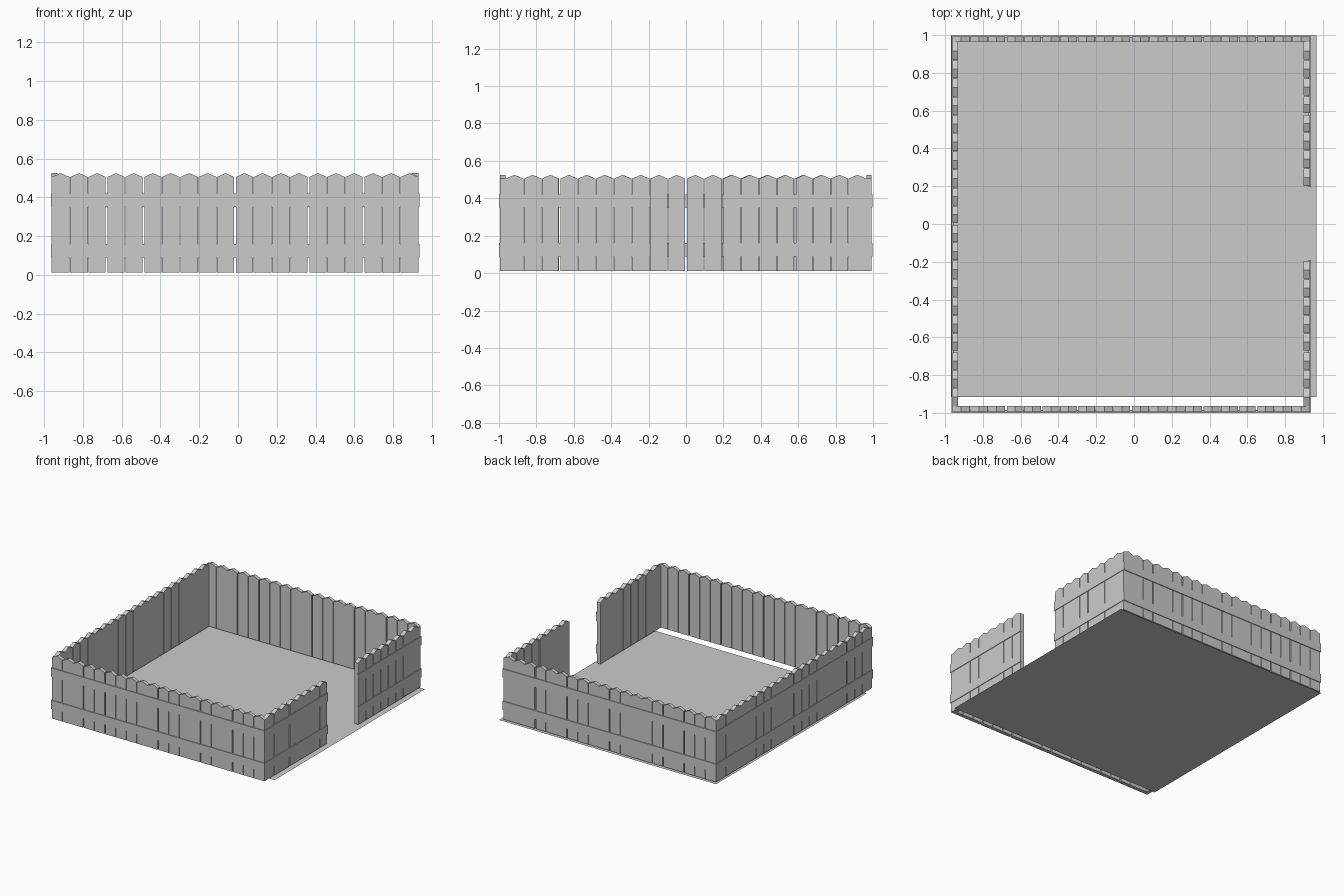
import bpy, bmesh
from mathutils import Vector

if "Cube" in bpy.data.objects:
    bpy.data.objects.remove(bpy.data.objects["Cube"])

Z0, SHOULDER, PEAK = 0.012, 0.505, 0.525
RAILS = [(0.09, 0.16), (0.35, 0.42)]
WIDE_GAPS = {3, 5, 10, 14, 17}


def extrude_profile(bm, pts, offset):
    """Closed prism from a list of points pushed along offset."""
    face = bm.faces.new([bm.verts.new(p) for p in pts])
    res = bmesh.ops.extrude_face_region(bm, geom=[face], use_keep_orig=True)
    verts = [g for g in res["geom"] if isinstance(g, bmesh.types.BMVert)]
    bmesh.ops.translate(bm, vec=offset, verts=verts)


def finish(name, bm):
    bmesh.ops.recalc_face_normals(bm, faces=bm.faces[:])
    mesh = bpy.data.meshes.new(name)
    bm.to_mesh(mesh)
    bm.free()
    bpy.context.collection.objects.link(bpy.data.objects.new(name, mesh))


def wall(name, axis, a, b, count, outer, inner, rail_a, rail_b, proud=0.006, wide=()):
    """Fence run along axis from a to b; outer/inner are its two face positions."""
    def place(t, d, z):
        return Vector((t, d, z)) if axis == "x" else Vector((d, t, z))
    out = 1 if outer > inner else -1
    step = (b - a) / count

    # pointed pickets
    bm = bmesh.new()
    for i in range(count):
        l = a + i * step + (0 if i == 0 else 0.005 if i in wide else 0.0015)
        r = a + (i + 1) * step
        r -= 0 if i == count - 1 else 0.005 if i + 1 in wide else 0.0015
        prof = [(l, Z0), (r, Z0), (r, SHOULDER), ((l + r) / 2, PEAK), (l, SHOULDER)]
        extrude_profile(bm, [place(t, outer, z) for t, z in prof],
                        place(0, inner - outer, 0))
    finish(name + "_pickets", bm)

    # horizontal rails on the outside
    bm = bmesh.new()
    for z1, z2 in RAILS:
        prof = [(rail_a, z1), (rail_b, z1), (rail_b, z2), (rail_a, z2)]
        extrude_profile(bm, [place(t, outer + out * proud, z) for t, z in prof],
                        place(0, -out * (proud + 0.008), 0))
    finish(name + "_rails", bm)


# four sides, with a gate opening in the right side
wall("front_fence", "x", -0.962, 0.932, 20, -0.994, -0.964, -0.965, 0.935, wide=WIDE_GAPS)
wall("back_fence", "x", -0.962, 0.932, 20, 0.992, 0.964, -0.965, 0.935, wide=WIDE_GAPS)
wall("left_fence", "y", -0.964, 0.964, 20, -0.962, -0.932, -0.998, 0.998, 0.004, {3, 10})
wall("right_fence_front", "y", -0.964, -0.195, 8, 0.931, 0.898, -0.998, -0.19, 0.005, {3})
wall("right_fence_back", "y", 0.2, 0.964, 8, 0.931, 0.898, 0.195, 0.998, 0.005, {4})

# flat yard floor
bm = bmesh.new()
bm.faces.new([bm.verts.new(p) for p in
              [(-0.968, -0.915, 0), (0.965, -0.915, 0), (0.965, 0.999, 0), (-0.968, 0.999, 0)]])
finish("yard_floor", bm)
